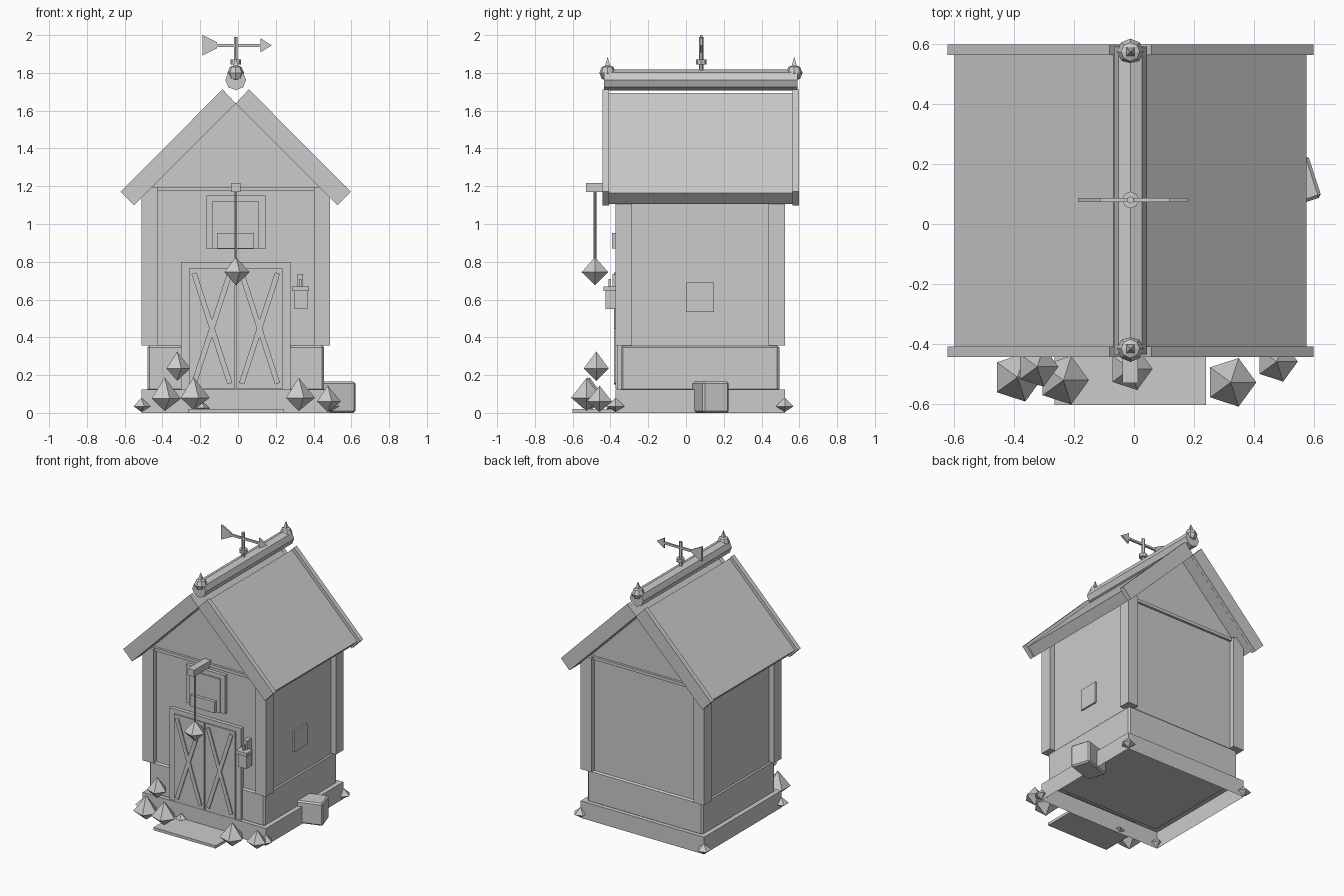
import bpy, bmesh, math
from mathutils import Matrix, Vector

old = bpy.data.objects.get("Cube")
if old:
    bpy.data.objects.remove(old)

grey = bpy.data.materials.new("plain_grey")
grey.use_nodes = True
tone = (0.6, 0.6, 0.6, 1)
grey.diffuse_color = tone
grey.node_tree.nodes["Principled BSDF"].inputs["Base Color"].default_value = tone

CX, CY = -0.012, 0.075   # centre of the barn
FRONT, BACK = CY - 0.448, CY + 0.448


def finish(name, bm):
    bmesh.ops.recalc_face_normals(bm, faces=bm.faces)
    mesh = bpy.data.meshes.new(name)
    bm.to_mesh(mesh)
    bm.free()
    mesh.materials.append(grey)
    ob = bpy.data.objects.new(name, mesh)
    bpy.context.collection.objects.link(ob)
    return ob


def box(name, x, y, z, bevel=0, open_below=False):
    """Box from (low, high) ranges."""
    bm = bmesh.new()
    bmesh.ops.create_cube(bm, size=1)
    for v in bm.verts:
        v.co = [(a + b) / 2 + c * (b - a) for c, (a, b) in zip(v.co, (x, y, z))]
    if open_below:
        lowest = min(bm.faces, key=lambda f: f.calc_center_median().z)
        bmesh.ops.delete(bm, geom=[lowest], context='FACES')
    ob = finish(name, bm)
    if bevel:
        mod = ob.modifiers.new("edge", 'BEVEL')
        mod.width = bevel
        mod.segments = 1
    return ob


def prism(name, outline, y0, y1):
    """Front outline (x from barn centre, z) pushed from y0 to y1."""
    bm = bmesh.new()
    face = bm.faces.new([bm.verts.new((CX + x, y0, z)) for x, z in outline])
    out = bmesh.ops.extrude_face_region(bm, geom=[face])
    moved = [g for g in out["geom"] if isinstance(g, bmesh.types.BMVert)]
    bmesh.ops.translate(bm, verts=moved, vec=(0, y1 - y0, 0))
    # the extrusion drops its start face, so close that end again
    bmesh.ops.holes_fill(bm, edges=[e for e in bm.edges if e.is_boundary], sides=0)
    return finish(name, bm)


def cone(name, sides, r1, r2, z0, z1, x, y, turn=0):
    bm = bmesh.new()
    place = Matrix.Translation((x, y, (z0 + z1) / 2)) @ Matrix.Rotation(turn, 4, 'Z')
    bmesh.ops.create_cone(bm, cap_ends=True, segments=sides, radius1=r1, radius2=r2,
                          depth=z1 - z0, matrix=place)
    return finish(name, bm)


def gem(name, x, y, low, mid, high, r):
    """Five-sided double pyramid."""
    bm = bmesh.new()
    top, bottom = bm.verts.new((x, y, high)), bm.verts.new((x, y, low))
    ring = [bm.verts.new((x + r * math.cos(i * math.tau / 5),
                          y + r * math.sin(i * math.tau / 5), mid)) for i in range(5)]
    for a, b in zip(ring, ring[1:] + ring[:1]):
        bm.faces.new((a, b, top))
        bm.faces.new((b, a, bottom))
    return finish(name, bm)


# Foundation (hollow underneath) and walls
box("foundation", (CX - 0.5, CX + 0.5), (FRONT, BACK), (0, 0.125), open_below=True)
box("plinth", (CX - 0.468, CX + 0.468), (CY - 0.42, CY + 0.42), (0.115, 0.358), 0.012)
prism("walls", [(-0.46, 0.35), (0.46, 0.35), (0.46, 1.18), (0, 1.64), (-0.46, 1.18)],
      CY - 0.41, CY + 0.41)

# Corner posts, end beams and corner stones
for sy, end in ((-1, "front"), (1, "back")):
    yy = CY + sy * 0.448
    box(end + "_beam", (CX - 0.45, CX + 0.45),
        sorted((CY + sy * 0.39, CY + sy * 0.427)), (1.175, 1.197))
    for sx, side in ((-1, "right"), (1, "left")):
        xx = CX + sx * 0.5
        box(f"{end}_{side}_post", sorted((xx, xx - sx * 0.086)),
            sorted((yy, yy - sy * 0.086)), (0.358, 1.195))
        gem(f"{end}_{side}_corner_stone", xx, yy, 0.005, 0.035, 0.08, 0.05)

# Roof slabs and gable boards, one pair per side
for s, side in ((-1, "right"), (1, "left")):
    board = [(s * 0.609, 1.171), (s * 0.539, 1.099), (0, 1.638), (s * 0.07, 1.713)]
    slab = [(s * 0.586, 1.163), (s * 0.53, 1.107), (0, 1.637), (s * 0.056, 1.693)]
    prism(side + "_roof_slab", slab, -0.42, 0.575)
    prism(side + "_front_gable_board", board, -0.443, -0.408)
    prism(side + "_back_gable_board", board, 0.563, 0.598)

# Ridge bar with a finial at each end
prism("ridge_bar", [(0.055 * math.cos(i * math.pi / 4), 1.763 + 0.055 * math.sin(i * math.pi / 4))
                    for i in range(8)], -0.435, 0.59)
for end, y in (("front", -0.415), ("back", 0.573)):
    bm = bmesh.new()
    bmesh.ops.create_uvsphere(bm, u_segments=8, v_segments=4, radius=0.044,
                              matrix=Matrix.Translation((CX, y, 1.8)))
    finish(end + "_finial_ball", bm)
    cone(end + "_finial_tip", 4, 0.024, 0, 1.825, 1.885, CX, y, math.pi / 4)

# Weathervane
cone("vane_rod", 6, 0.012, 0.012, 1.8, 1.99, CX, 0.08)
cone("vane_collar", 8, 0.028, 0.028, 1.845, 1.87, CX, 0.08)
box("vane_bar", (CX - 0.12, CX + 0.14), (0.073, 0.087), (1.938, 1.953))
prism("vane_head", [(0.13, 1.908), (0.19, 1.946), (0.13, 1.984)], 0.073, 0.087)
prism("vane_tail", [(-0.175, 1.893), (-0.1, 1.93), (-0.1, 1.962), (-0.175, 2.0)], 0.073, 0.087)

# Hoist
box("hoist_beam", (CX - 0.026, CX + 0.026), (-0.53, -0.3), (1.17, 1.218))
cone("hoist_rope", 6, 0.007, 0.007, 0.79, 1.18, CX, -0.482)
gem("hoist_weight", CX, -0.482, 0.675, 0.745, 0.825, 0.074)

# Loft hatch
box("hatch_frame", (-0.168, 0.145), (-0.36, -0.31), (0.868, 1.15))
box("hatch_door", (-0.138, 0.112), (-0.37, -0.31), (0.868, 1.118))
box("hatch_box", (-0.111, 0.084), (-0.393, -0.31), (0.87, 0.953))

# Barn doors with crossed braces
box("door_frame", (-0.302, 0.279), (-0.362, -0.31), (0.12, 0.798))
for s, side in ((-1, "right"), (1, "left")):
    box(side + "_door", sorted((CX + s * 0.004, CX + s * 0.248)), (-0.372, -0.31), (0.126, 0.765))
    for k, lean in ((-1, "rising"), (1, "falling")):
        a, b = Vector((s * 0.126 - k * 0.095, 0.74)), Vector((s * 0.126 + k * 0.095, 0.155))
        n = Vector((b.y - a.y, a.x - b.x)).normalized() * 0.014
        prism(f"{side}_{lean}_brace", [a + n, b + n, b - n, a - n], -0.38, -0.368)

# Lantern beside the doors
box("lantern_body", (0.297, 0.367), (-0.427, -0.36), (0.55, 0.65))
box("lantern_cap", (0.287, 0.375), (-0.437, -0.365), (0.645, 0.67))
box("lantern_hook", (0.323, 0.337), (-0.41, -0.396), (0.665, 0.71))
box("lantern_bracket", (0.315, 0.345), (-0.39, -0.31), (0.64, 0.735))

# Side window, crate and doorstep
box("side_window", (0.43, 0.46), (0, 0.147), (0.535, 0.69))
crate = box("crate", (-0.105, 0.105), (-0.073, 0.073), (0, 0.165), 0.01)
crate.location = (0.502, 0.127, 0)
crate.rotation_euler.z = math.radians(18)
box("doorstep", (-0.265, 0.24), (-0.602, -0.376), (0, 0.02))

# Rocks in front
for i, rock in enumerate([(-0.322, -0.475, 0.17, 0.235, 0.325, 0.07),
                          (-0.388, -0.51, 0.01, 0.075, 0.188, 0.085),
                          (-0.235, -0.52, 0.015, 0.08, 0.188, 0.085),
                          (0.322, -0.527, 0.01, 0.08, 0.185, 0.085),
                          (0.475, -0.458, 0.005, 0.06, 0.145, 0.07),
                          (-0.19, -0.385, 0.005, 0.025, 0.06, 0.04)]):
    gem(f"rock_{i + 1}", *rock)
